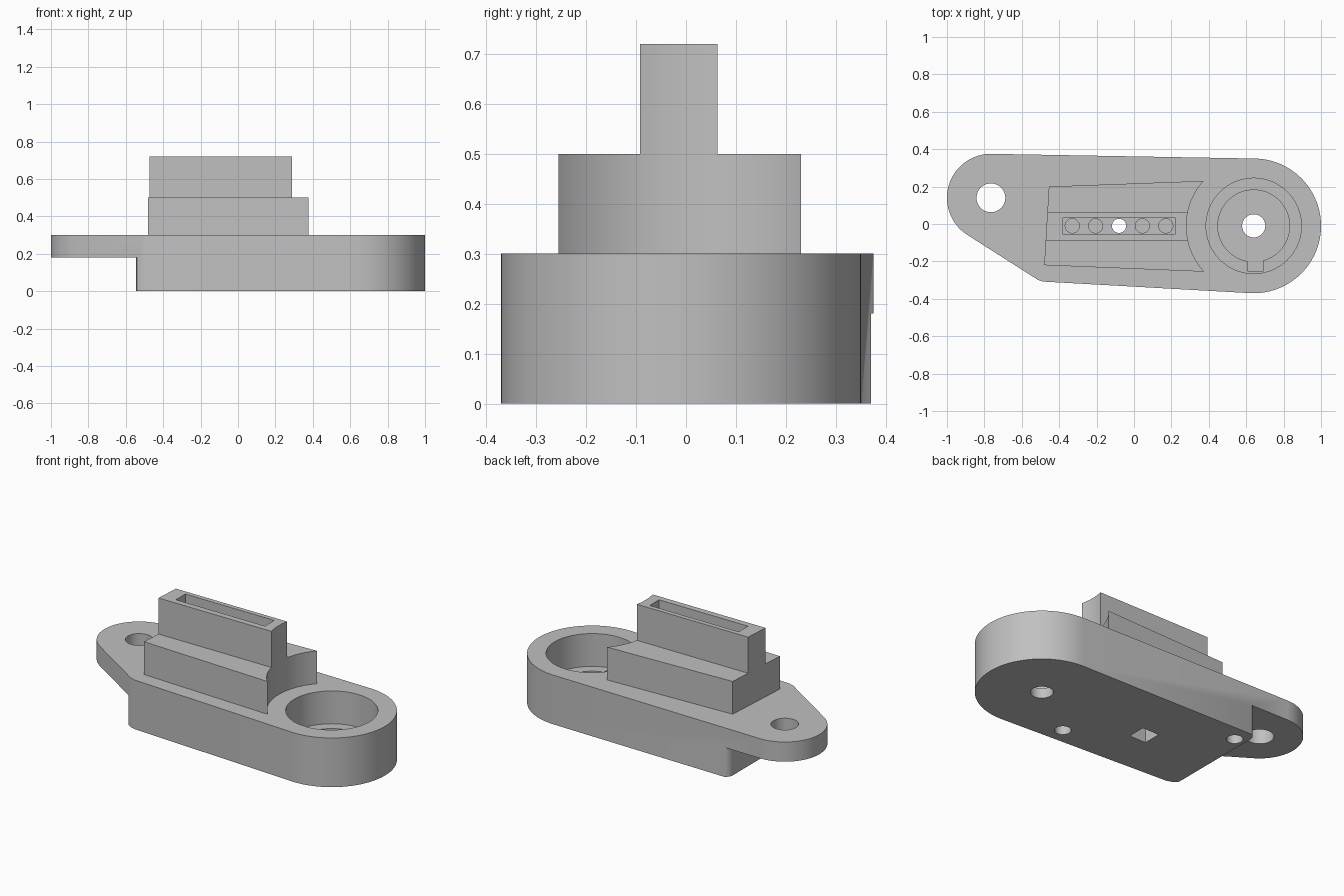
import bpy
import bmesh
from math import sin, cos, pi, radians, atan2, acos, hypot

cube = bpy.data.objects.get("Cube")
if cube:
    bpy.data.objects.remove(cube, do_unlink=True)

gray = bpy.data.materials.new("plain gray")
gray.use_nodes = True
gray.diffuse_color = (0.53, 0.53, 0.53, 1)
gray.node_tree.nodes["Principled BSDF"].inputs["Base Color"].default_value = (0.53, 0.53, 0.53, 1)


def arc(center, r, start, end, steps=40):
    """Points along an arc, angles in radians."""
    return [(center[0] + r * cos(start + (end - start) * i / steps),
             center[1] + r * sin(start + (end - start) * i / steps))
            for i in range(steps + 1)]


def prism(name, points, z0, z1):
    """Closed outline extruded from z0 to z1."""
    bm = bmesh.new()
    face = bm.faces.new([bm.verts.new((x, y, z0)) for x, y in points])
    top = bmesh.ops.extrude_face_region(bm, geom=[face])["geom"]
    bmesh.ops.translate(bm, vec=(0, 0, z1 - z0),
                        verts=[v for v in top if isinstance(v, bmesh.types.BMVert)])
    bmesh.ops.recalc_face_normals(bm, faces=bm.faces)
    mesh = bpy.data.meshes.new(name)
    bm.to_mesh(mesh)
    bm.free()
    mesh.materials.append(gray)
    obj = bpy.data.objects.new(name, mesh)
    bpy.context.collection.objects.link(obj)
    return obj


def cylinder(name, center, r, z0, z1, steps=48):
    return prism(name, arc(center, r, 0, 2 * pi, steps)[:-1], z0, z1)


def box(name, x0, x1, y0, y1, z0, z1):
    return prism(name, [(x0, y0), (x1, y0), (x1, y1), (x0, y1)], z0, z1)


def combine(target, tool, operation="DIFFERENCE"):
    mod = target.modifiers.new("combine", "BOOLEAN")
    mod.operation = operation
    mod.solver = "EXACT"
    mod.object = tool
    bpy.context.view_layer.objects.active = target
    bpy.ops.object.modifier_apply(modifier=mod.name)
    bpy.data.objects.remove(tool, do_unlink=True)


def tangent(center, r, point, side):
    """Angle on a circle where the line to an outside point touches it."""
    dx, dy = point[0] - center[0], point[1] - center[1]
    return atan2(dy, dx) + side * acos(r / hypot(dx, dy))


RING, RING_R = (0.64, -0.01), 0.36
EAR, EAR_R = (-0.765, 0.14), 0.235
CORNER = (-0.5, -0.307)

# Base: large round end, small ear and one blunt corner
lean = acos((RING_R - EAR_R) / hypot(RING[0] - EAR[0], RING[1] - EAR[1]))
upper = atan2(RING[1] - EAR[1], RING[0] - EAR[0]) + pi - lean
ring_low = tangent(RING, RING_R, CORNER, 1)
ring_low = ring_low - 2 * pi if ring_low > 0 else ring_low
ear_low = tangent(EAR, EAR_R, CORNER, -1) % (2 * pi)
outline = arc(RING, RING_R, ring_low, upper, 64)
outline += arc(EAR, EAR_R, upper, ear_low)
outline += [(CORNER[0] - 0.015, CORNER[1] + 0.009), (CORNER[0] + 0.015, CORNER[1] - 0.001)]
base = prism("mounting_bracket", outline, 0, 0.3)

# Relief under the ear, leaving rounded corners on the lower body
relief = [(-1.1, 0.5), (-0.495, 0.5)]
relief += arc((-0.495, 0.325), 0.05, pi / 2, pi, 10)
relief += arc((-0.495, -0.262), 0.05, pi, 1.5 * pi, 10)
relief += [(-0.495, -0.5), (-1.1, -0.5)]
combine(base, prism("ear_relief", relief, -0.1, 0.18))

# Raised block with stepped shoulders and a scooped end
block = prism("raised_block", [(-0.48, -0.22), (0.5, -0.26), (0.5, 0.235), (-0.455, 0.2)], 0.22, 0.72)
combine(block, cylinder("scoop", RING, RING_R, 0.1, 0.9, 128))
combine(block, box("front_shoulder", -0.7, 0.7, -0.5, -0.092, 0.5, 0.9))
combine(block, box("back_shoulder", -0.7, 0.7, 0.063, 0.5, 0.5, 0.9))
combine(base, block, "UNION")

# Ear hole and round pocket with ledge, groove and through hole
combine(base, cylinder("ear_hole", EAR, 0.077, -0.1, 0.5))
combine(base, cylinder("pocket", RING, 0.255, 0.1, 0.5, 72))
combine(base, cylinder("pocket_floor", RING, 0.192, 0.06, 0.2, 72))
combine(base, box("groove", 0.61, 0.69, -0.255, -0.15, 0.06, 0.15))
combine(base, cylinder("center_hole", RING, 0.062, -0.1, 0.2))

# Slot with a row of pin holes, the middle one open to the underside
combine(base, box("slot", -0.38, 0.22, -0.055, 0.035, 0.62, 0.9))
for i in range(5):
    x = -0.33 + 0.125 * i
    combine(base, cylinder("pin_hole", (x, -0.01), 0.038, 0.1 if i == 2 else 0.3, 0.7, 32))
combine(base, box("square_socket", -0.135, -0.025, -0.065, 0.045, -0.1, 0.2))

# Blind screw holes in the underside
for spot in ((0.29, -0.25), (-0.48, 0.27)):
    combine(base, cylinder("screw_hole", spot, 0.045, -0.1, 0.2, 32))

bpy.ops.object.select_all(action="DESELECT")
base.select_set(True)
bpy.context.view_layer.objects.active = base
bpy.ops.object.shade_smooth_by_angle(angle=radians(25))
